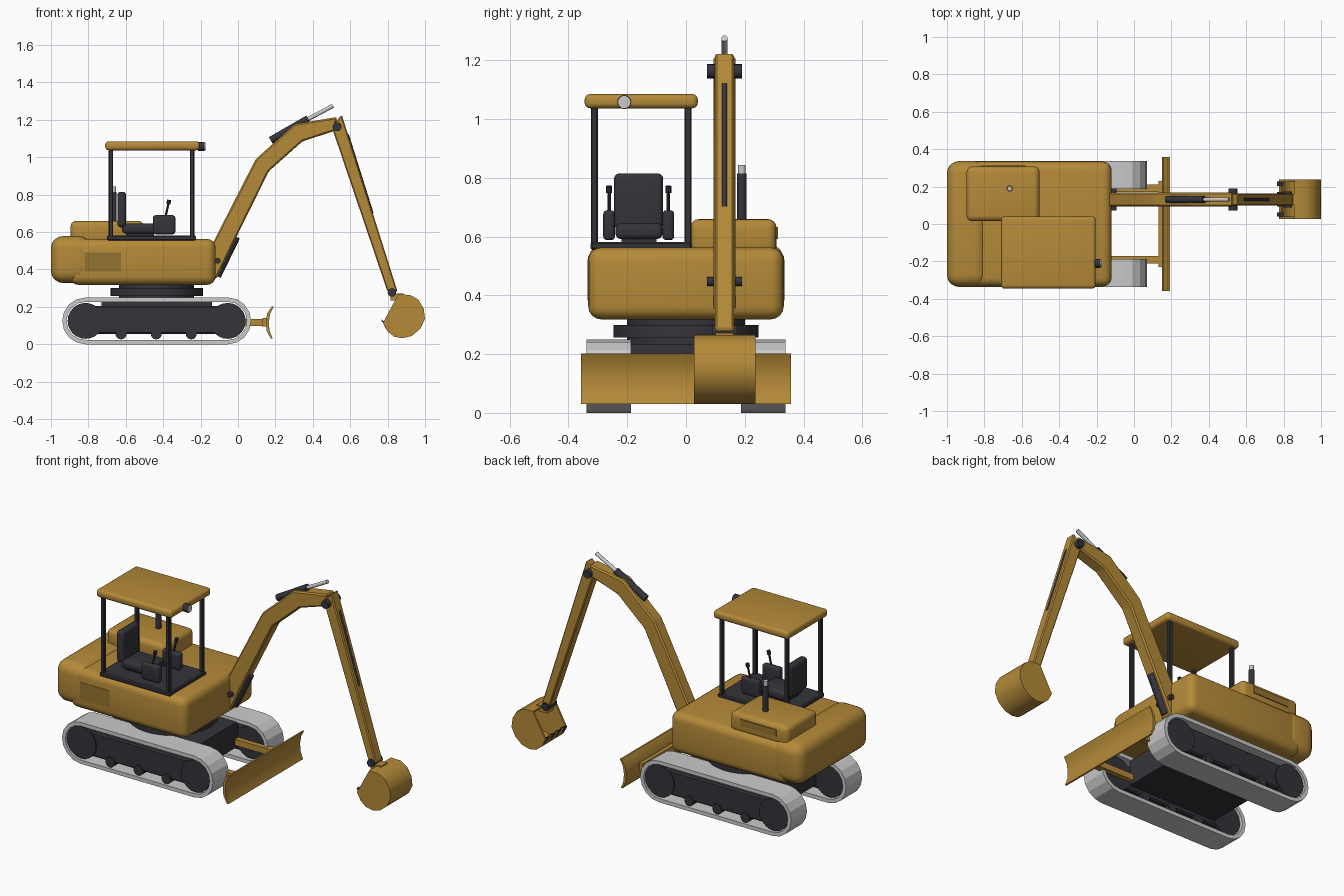
import bpy, bmesh, math
from mathutils import Vector

if "Cube" in bpy.data.objects:
    bpy.data.objects.remove(bpy.data.objects["Cube"])


def material(name, rgb):
    m = bpy.data.materials.new(name)
    m.diffuse_color = (*rgb, 1)
    m.use_nodes = True
    m.node_tree.nodes["Principled BSDF"].inputs["Base Color"].default_value = m.diffuse_color
    return m


YELLOW = material("yellow_paint", (0.46, 0.255, 0.04))
OCHRE = material("vent_paint", (0.30, 0.17, 0.03))
DARK = material("dark_metal", (0.034, 0.034, 0.042))


def finish(name, bm, mat=None, angle=32):
    bmesh.ops.recalc_face_normals(bm, faces=bm.faces)
    me = bpy.data.meshes.new(name)
    bm.to_mesh(me)
    bm.free()
    ob = bpy.data.objects.new(name, me)
    bpy.context.collection.objects.link(ob)
    if mat:
        me.materials.append(mat)
    bpy.ops.object.select_all(action='DESELECT')
    ob.select_set(True)
    bpy.context.view_layer.objects.active = ob
    bpy.ops.object.shade_smooth_by_angle(angle=math.radians(angle))
    return ob


def bevel(bm, width, segs):
    if width:
        bmesh.ops.bevel(bm, geom=bm.edges[:], offset=width, segments=segs, profile=0.5,
                        affect='EDGES', clamp_overlap=True)


def box(name, lo, hi, mat=None, width=0, segs=4):
    bm = bmesh.new()
    bmesh.ops.create_cube(bm, size=1)
    for v in bm.verts:
        v.co = [(a + b) / 2 + c * (b - a) for a, b, c in zip(lo, hi, v.co)]
    bevel(bm, width, segs)
    return finish(name, bm, mat)


def prism(name, pts, y0, y1, mat=None, width=0, segs=1, angle=20):
    """Extrude an x/z outline along y."""
    bm = bmesh.new()
    f = bm.faces.new([bm.verts.new((x, y0, z)) for x, z in pts])
    new = bmesh.ops.extrude_face_region(bm, geom=[f])["geom"]
    for v in new:
        if isinstance(v, bmesh.types.BMVert):
            v.co.y = y1
    bevel(bm, width, segs)
    return finish(name, bm, mat, angle)


def rod(name, p, q, r, mat=None, sides=16):
    p, q = Vector(p), Vector(q)
    bm = bmesh.new()
    bmesh.ops.create_cone(bm, cap_ends=True, segments=sides, radius1=r, radius2=r, depth=(q - p).length)
    rot = (q - p).to_track_quat('Z', 'Y')
    for v in bm.verts:
        v.co = rot @ v.co + (p + q) / 2
    return finish(name, bm, mat)


def stadium(r, n=9):
    """Outline of a track loop with end radius r."""
    out = []
    for cx, start in ((-0.055, -90), (-0.815, 90)):
        for i in range(n):
            a = math.radians(start + 180 * i / (n - 1))
            out.append((cx + r * math.cos(a), 0.125 + r * math.sin(a)))
    return out


def track_belt(name, y0, y1):
    bm = bmesh.new()
    loops = [[bm.verts.new((x, y, z)) for x, z in stadium(r)]
             for r, y in ((0.125, y0), (0.125, y1), (0.102, y1), (0.102, y0))]
    n = len(loops[0])
    for k in range(4):
        a, b = loops[k], loops[(k + 1) % 4]
        for i in range(n):
            j = (i + 1) % n
            bm.faces.new((a[i], a[j], b[j], b[i]))
    return finish(name, bm, None, 20)


# Undercarriage, both sides
for s, side in ((-1, "right"), (1, "left")):
    def span(a, b):
        return sorted((s * a, s * b))
    y0, y1 = span(0.187, 0.338)
    track_belt(f"{side}_track", y0, y1)
    y0, y1 = span(0.205, 0.322)
    box(f"{side}_track_frame", (-0.80, y0, 0.055), (-0.07, y1, 0.205), DARK, 0.008, 1)
    y0, y1 = span(0.2, 0.33)
    for label, x in (("sprocket", -0.815), ("idler", -0.055)):
        rod(f"{side}_{label}", (x, y0, 0.125), (x, y1, 0.125), 0.096, DARK, 24)
    for i, x in enumerate((-0.625, -0.437, -0.25)):
        rod(f"{side}_roller_{i}", (x, y0, 0.056), (x, y1, 0.056), 0.03, DARK, 14)
    y0, y1 = span(0.17, 0.21)
    box(f"{side}_blade_arm", (-0.2, y0, 0.098), (0.165, y1, 0.135), YELLOW)
box("chassis", (-0.73, -0.2, 0.08), (-0.14, 0.2, 0.232), DARK)
rod("slew_neck", (-0.435, 0, 0.22), (-0.435, 0, 0.33), 0.2, DARK, 32)
rod("slew_ring", (-0.435, 0, 0.257), (-0.435, 0, 0.30), 0.247, DARK, 40)

# Dozer blade with a curved section
front = [(0.192, 0.203), (0.172, 0.165), (0.165, 0.12), (0.168, 0.075), (0.185, 0.03)]
back = [(0.175, 0.03), (0.152, 0.075), (0.149, 0.12), (0.156, 0.165), (0.182, 0.203)]
prism("dozer_blade", front + back, -0.357, 0.357, YELLOW, angle=30)
box("blade_bracket", (0.13, -0.23, 0.095), (0.157, 0.23, 0.14), YELLOW)

# House
box("house", (-0.9, -0.333, 0.318), (-0.12, 0.333, 0.563), YELLOW, 0.045)
box("counterweight", (-1.0, -0.336, 0.328), (-0.785, 0.336, 0.578), YELLOW, 0.065, 5)
box("side_vent", (-0.82, -0.335, 0.388), (-0.625, -0.3, 0.49), OCHRE)
box("engine_hood", (-0.895, 0.015, 0.54), (-0.505, 0.308, 0.66), YELLOW, 0.03)
box("hood_vent", (-0.82, 0.29, 0.592), (-0.58, 0.313, 0.632), OCHRE)
rod("exhaust", (-0.665, 0.19, 0.64), (-0.665, 0.19, 0.815), 0.016, DARK)
rod("exhaust_tip", (-0.665, 0.19, 0.81), (-0.665, 0.19, 0.843), 0.013)

# Canopy
box("cab_floor", (-0.70, -0.325, 0.555), (-0.225, 0.02, 0.582), DARK, 0.006, 1)
for i, (x, y) in enumerate([(x, y) for x in (-0.68, -0.245) for y in (-0.312, 0.007)]):
    box(f"post_{i}", (x - 0.012, y - 0.012, 0.57), (x + 0.012, y + 0.012, 1.05), DARK, 0.004, 1)
box("canopy_roof", (-0.71, -0.345, 1.037), (-0.205, 0.04, 1.085), YELLOW, 0.018)
rod("work_light", (-0.215, -0.21, 1.058), (-0.178, -0.21, 1.058), 0.024, DARK)
rod("work_light_lens", (-0.18, -0.21, 1.058), (-0.174, -0.21, 1.058), 0.021)

# Seat and controls
box("seat_base", (-0.6, -0.22, 0.57), (-0.45, -0.1, 0.605), DARK)
box("seat_cushion", (-0.62, -0.24, 0.592), (-0.43, -0.08, 0.645), DARK, 0.018)
box("seat_back", (-0.645, -0.245, 0.625), (-0.598, -0.078, 0.815), DARK, 0.018)
for i, y in enumerate((-0.262, -0.06)):
    box(f"console_{i}", (-0.455, y - 0.02, 0.588), (-0.335, y + 0.02, 0.69), DARK, 0.014)
    rod(f"lever_{i}", (-0.388, y, 0.68), (-0.37, y, 0.76), 0.006, DARK, 8)
    rod(f"lever_knob_{i}", (-0.372, y, 0.75), (-0.368, y, 0.772), 0.011, DARK, 10)

# Boom and stick
C = 0.131
boom = [(-0.16, 0.49), (-0.125, 0.56), (0.095, 0.99), (0.305, 1.178), (0.53, 1.215),
        (0.515, 1.14), (0.345, 1.085), (0.165, 0.925), (-0.03, 0.53), (-0.115, 0.35), (-0.16, 0.35)]
prism("boom", boom, C - 0.038, C + 0.038, YELLOW, 0.008)
stick = [(0.50, 1.165), (0.555, 1.227), (0.852, 0.285), (0.825, 0.262), (0.798, 0.285)]
prism("stick", stick, C - 0.032, C + 0.032, YELLOW, 0.006)
rod("boom_cylinder", (-0.112, C, 0.365), (-0.01, C, 0.575), 0.022, DARK)
rod("stick_cylinder", (0.175, C, 1.09), (0.375, C, 1.205), 0.02, DARK)
rod("stick_cylinder_rod", (0.33, C, 1.18), (0.508, C, 1.275), 0.011)
rod("bucket_cylinder", (0.582, C, 1.12), (0.714, C, 0.70), 0.011, DARK)
rod("boom_foot_pin", (-0.108, C - 0.06, 0.447), (-0.108, C + 0.06, 0.447), 0.015, DARK)
rod("elbow_pin", (0.53, C - 0.06, 1.163), (0.53, C + 0.06, 1.163), 0.024, DARK)
rod("bucket_pin", (0.823, C - 0.043, 0.277), (0.823, C + 0.043, 0.277), 0.023, DARK)

# Bucket: open shell, side plates and teeth
curve = [(0.775, 0.115), (0.80, 0.068), (0.835, 0.04), (0.88, 0.032), (0.93, 0.045), (0.975, 0.083),
         (1.0, 0.135), (0.993, 0.19), (0.965, 0.238), (0.92, 0.264), (0.857, 0.266)]
mid = Vector((0.88, 0.15))
inner = [tuple(mid + (Vector(p) - mid) * 0.9) for p in curve]
prism("bucket_shell", curve + inner[::-1], 0.028, 0.237, YELLOW, angle=35)
for i, y in enumerate((0.028, 0.225)):
    prism(f"bucket_side_{i}", curve, y, y + 0.012, YELLOW)
box("bucket_hinge", (0.815, C - 0.03, 0.235), (0.885, C + 0.03, 0.272), YELLOW)
for i in range(4):
    y = 0.05 + i * 0.055
    prism(f"tooth_{i}", [(0.79, 0.085), (0.765, 0.132), (0.80, 0.112)], y - 0.011, y + 0.011, DARK)
